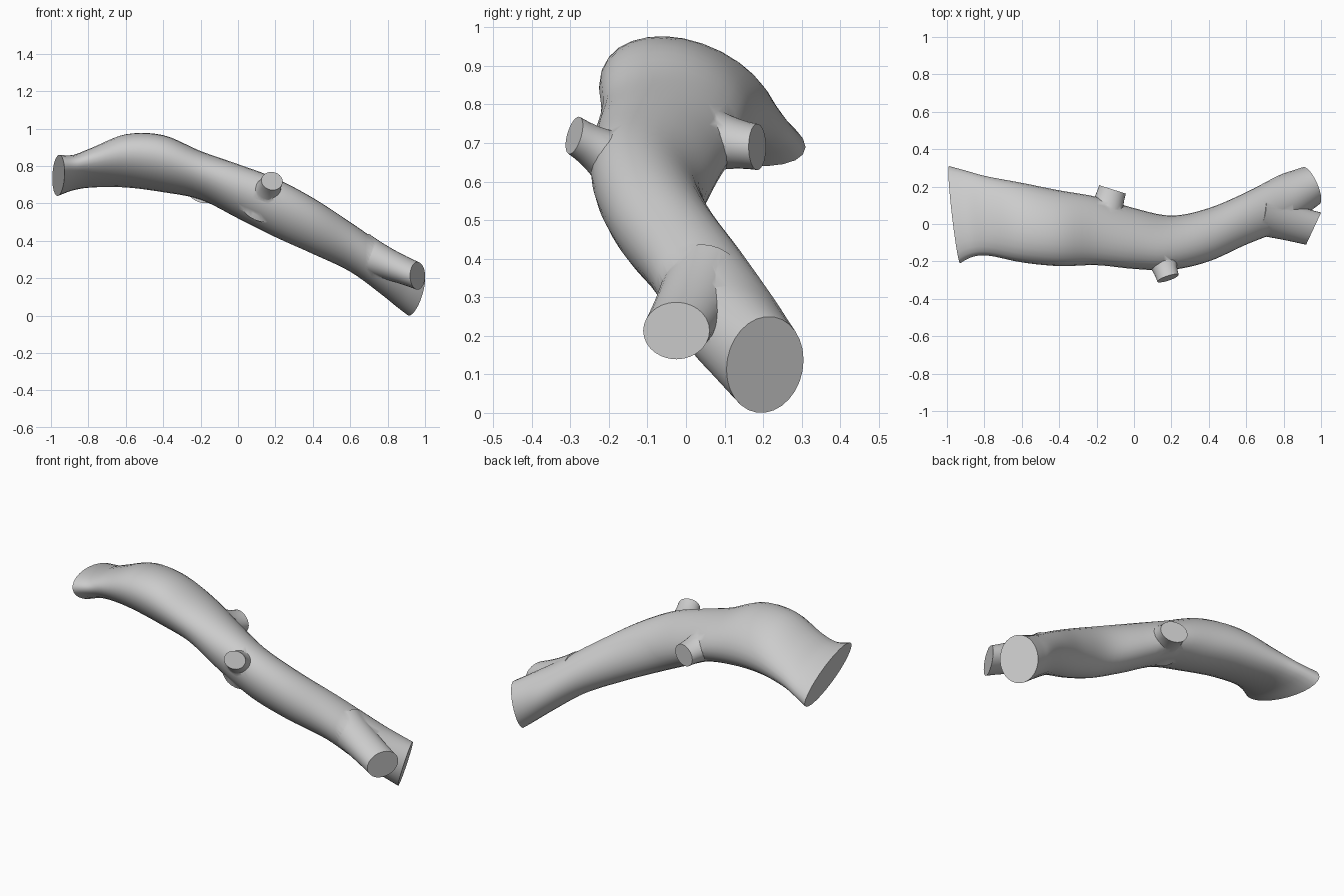
import bpy, math
from mathutils import Vector

if "Cube" in bpy.data.objects:
    bpy.data.objects.remove(bpy.data.objects["Cube"])

SIDES = 28
bark = bpy.data.materials.new("light grey wood")
bark.diffuse_color = (0.6, 0.6, 0.6, 1)
bark.use_nodes = True
bark.node_tree.nodes["Principled BSDF"].inputs["Base Color"].default_value = bark.diffuse_color


def loft(name, rings):
    """Skin a list of rings and close both ends with flat caps."""
    n = len(rings[0])
    verts = [p for ring in rings for p in ring]
    faces = [tuple(reversed(range(n))), tuple(range(len(verts) - n, len(verts)))]
    for k in range(len(rings) - 1):
        for i in range(n):
            j = (i + 1) % n
            faces.append((k * n + i, k * n + j, (k + 1) * n + j, (k + 1) * n + i))
    mesh = bpy.data.meshes.new(name)
    mesh.from_pydata(verts, [], faces)
    mesh.materials.append(bark)
    obj = bpy.data.objects.new(name, mesh)
    bpy.context.collection.objects.link(obj)
    return obj


def smooth_path(stations, steps):
    """Catmull-Rom interpolation through rows of numbers."""
    out = []
    for i in range(len(stations) - 1):
        p0, p1 = stations[max(i - 1, 0)], stations[i]
        p2, p3 = stations[i + 1], stations[min(i + 2, len(stations) - 1)]
        for s in range(steps):
            t = s / steps
            out.append([0.5 * (2 * b + (c - a) * t + (2 * a - 5 * b + 4 * c - d) * t * t
                               + (3 * b - a - 3 * c + d) * t ** 3)
                        for a, b, c, d in zip(p0, p1, p2, p3)])
    return out + [list(stations[-1])]


def trunk_ring(x, y0, y1, z0, z1, lean, ky, kz):
    """Leaning ellipse inside the y and z limits, on a plane tilted by ky and kz."""
    ring = []
    for i in range(SIDES):
        a = 2 * math.pi * i / SIDES
        dy = (y1 - y0) / 2 * math.cos(a)
        dz = (z1 - z0) / 2 * (lean * math.cos(a) + math.sqrt(1 - lean ** 2) * math.sin(a))
        ring.append((x + ky * dy + kz * dz, (y0 + y1) / 2 + dy, (z0 + z1) / 2 + dz))
    return ring


def stub(name, base, tip, normal, base_r, wide, tall):
    """Cut side shoot: flares from the trunk to a flat elliptical end."""
    base, tip, normal = Vector(base), Vector(tip), Vector(normal).normalized()
    rings = []
    for k in range(9):
        t = k / 8
        centre = base.lerp(tip, t)
        axis = (tip - base).normalized().lerp(normal, t).normalized()
        side = axis.cross(Vector((0, 0, 1))).normalized()
        up = side.cross(axis)
        f = (1 - t) ** 2
        w, h = wide + (base_r - wide) * f, tall + (base_r - tall) * f
        rings.append([centre + side * w * math.cos(2 * math.pi * i / SIDES)
                      + up * h * math.sin(2 * math.pi * i / SIDES) for i in range(SIDES)])
    return loft(name, rings)


# Main bough: x, y limits, z limits, lean, end tilt
bough = loft("bough", [trunk_ring(*s) for s in smooth_path([
    (-0.96, -0.21, 0.31, 0.64, 0.86, -0.55, -0.15, -0.15),
    (-0.88, -0.175, 0.285, 0.67, 0.86, -0.5, -0.1, -0.1),
    (-0.78, -0.17, 0.255, 0.685, 0.90, -0.4, -0.04, 0),
    (-0.60, -0.205, 0.22, 0.685, 0.97, -0.3, 0, 0),
    (-0.40, -0.225, 0.18, 0.66, 0.965, -0.25, 0, 0),
    (-0.20, -0.22, 0.145, 0.62, 0.88, -0.2, 0, 0),
    (0.00, -0.24, 0.085, 0.52, 0.81, -0.2, 0, 0),
    (0.20, -0.245, 0.045, 0.42, 0.735, -0.25, 0, 0),
    (0.40, -0.20, 0.085, 0.33, 0.63, -0.27, 0, 0),
    (0.60, -0.11, 0.17, 0.235, 0.50, -0.25, 0, 0),
    (0.78, -0.03, 0.255, 0.115, 0.365, -0.15, -0.1, 0.1),
    (0.88, 0.05, 0.285, 0.045, 0.295, 0.0, -0.3, 0.2),
    (0.947, 0.105, 0.305, 0.0, 0.25, 0.1, -0.43, 0.3)], 5)])

# Side shoots
shoots = [
    stub("fork_stub", (0.66, 0.05, 0.335), (0.96, -0.025, 0.213), (0.9, -0.42, 0.0), 0.11, 0.095, 0.074),
    stub("front_knot", (0.13, -0.12, 0.61), (0.182, -0.29, 0.72), (0.3, -0.9, 0.25), 0.13, 0.06, 0.05),
    stub("back_knot", (-0.17, 0.0, 0.72), (-0.115, 0.185, 0.69), (0.3, 0.95, 0.0), 0.12, 0.075, 0.06),
]

# Weld the shoots into the bough
bpy.context.view_layer.objects.active = bough
bough.select_set(True)
for s in shoots:
    mod = bough.modifiers.new("weld", "BOOLEAN")
    mod.operation, mod.solver, mod.object = "UNION", "EXACT", s
    bpy.ops.object.modifier_apply(modifier=mod.name)
    bpy.data.objects.remove(s)
bpy.ops.object.shade_smooth_by_angle(angle=math.radians(45))
